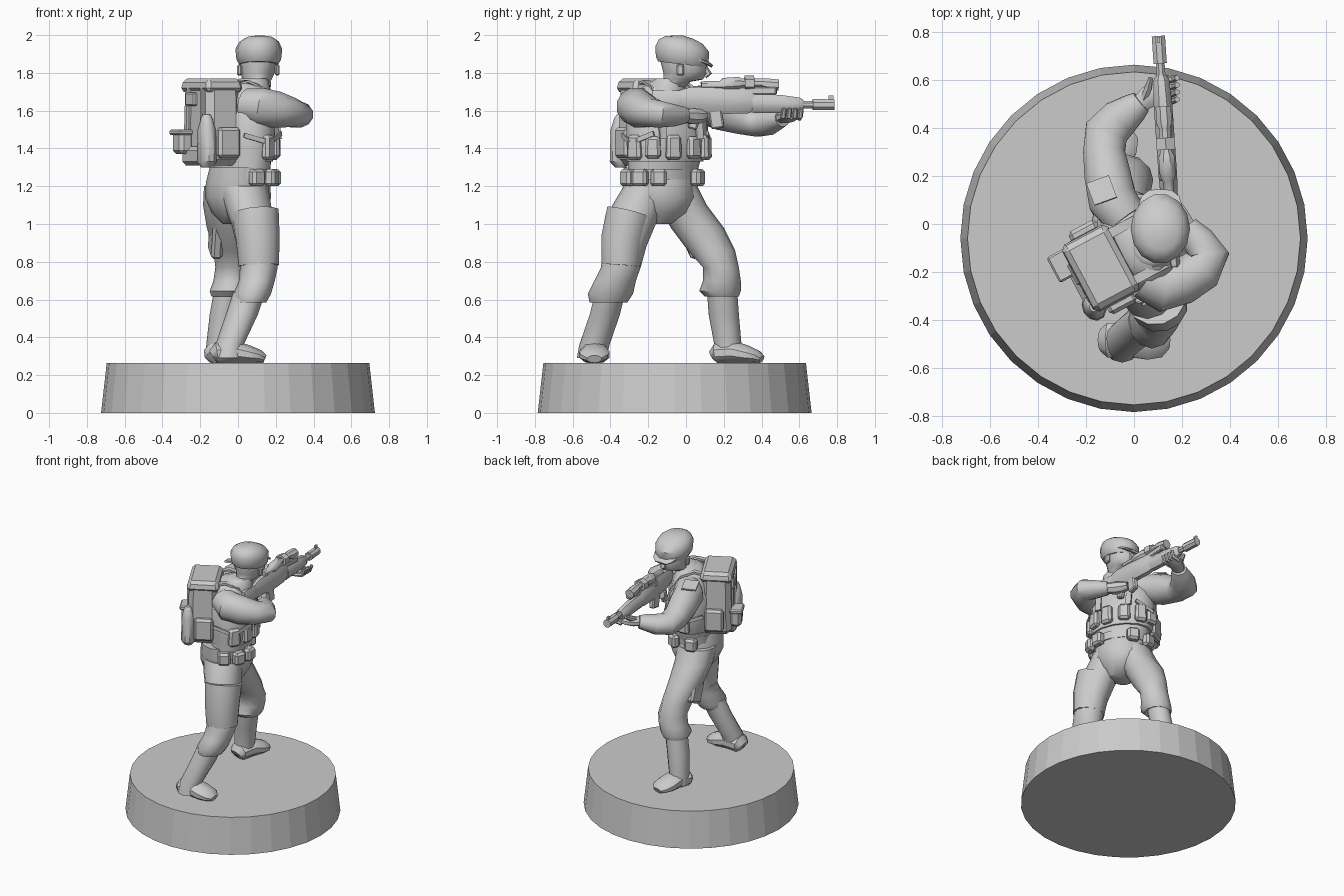
import bpy, bmesh, math
from mathutils import Vector, Matrix

mat = bpy.data.materials.new("plain_grey")
mat.diffuse_color = (0.6, 0.6, 0.6, 1)
TURN = math.radians(28)                      # the torso faces this way
F = Vector((math.cos(TURN), math.sin(TURN), 0))
L = Vector((-math.sin(TURN), math.cos(TURN), 0))
UP = Vector((0, 0, 1))


def body(f, l, z):
    """Point in torso terms: forward, left, height."""
    return Vector((0.02, -0.1, z)) + F * f + L * l


def finish(name, bm, angle=40):
    bmesh.ops.recalc_face_normals(bm, faces=bm.faces)
    me = bpy.data.meshes.new(name)
    bm.to_mesh(me)
    bm.free()
    ob = bpy.data.objects.new(name, me)
    bpy.context.collection.objects.link(ob)
    me.materials.append(mat)
    bpy.ops.object.select_all(action='DESELECT')
    ob.select_set(True)
    bpy.context.view_layer.objects.active = ob
    bpy.ops.object.shade_smooth_by_angle(angle=math.radians(angle))
    return ob


def skin(name, rings, angle=40):
    """Join rings of points into a closed skin."""
    bm = bmesh.new()
    vs = [[bm.verts.new(p) for p in r] for r in rings]
    n = len(vs[0])
    for a, b in zip(vs, vs[1:]):
        for i in range(n):
            bm.faces.new((a[i], a[(i + 1) % n], b[(i + 1) % n], b[i]))
    bm.faces.new(vs[0])
    bm.faces.new(vs[-1])
    return finish(name, bm, angle)


def stack(name, levels, rot=0, n=12, angle=40):
    """Level ellipses: x, y, z, half x, half y, optional forward tilt."""
    rings = []
    for x, y, z, a, b, *tilt in levels:
        k = tilt[0] if tilt else 0
        ring = []
        for i in range(n):
            t = 2 * math.pi * i / n
            p = Matrix.Rotation(rot, 3, 'Z') @ Vector((a * math.cos(t), b * math.sin(t), 0))
            ring.append(Vector((x, y, z + k * p.y)) + p)
        rings.append(ring)
    return skin(name, rings, angle)


def tube(name, pts, n=10, hint=UP, angle=40):
    """Limb along a path: (point, half width across, half width along hint)."""
    P = [Vector(p[0]) for p in pts]
    rings = []
    for i, (_, ru, rv) in enumerate(pts):
        t = (P[min(i + 1, len(P) - 1)] - P[max(i - 1, 0)]).normalized()
        v = (hint - t * hint.dot(t)).normalized()
        u = t.cross(v)
        rings.append([P[i] + u * ru * math.cos(2 * math.pi * (k + .5) / n)
                      + v * rv * math.sin(2 * math.pi * (k + .5) / n) for k in range(n)])
    return skin(name, rings, angle)


def box(name, c, size, rot=TURN, tilt=0, bevel=0.015, taper=1.0):
    bm = bmesh.new()
    bmesh.ops.create_cube(bm, size=1)
    for v in bm.verts:
        k = taper if v.co.z > 0 else 1
        v.co = Vector((v.co.x * size[0] * k, v.co.y * size[1] * k, v.co.z * size[2]))
    if bevel:
        bmesh.ops.bevel(bm, geom=bm.edges[:], offset=bevel, segments=1, affect='EDGES')
    M = Matrix.Translation(Vector(c)) @ Matrix.Rotation(rot, 4, 'Z') @ Matrix.Rotation(tilt, 4, 'X')
    bm.transform(M)
    return finish(name, bm, 30)


# Round base
stack("base", [(0, -.06, 0, .725, .725), (0, -.06, .265, .695, .695)], n=32, angle=5)

# Trousers: hips and two bloused legs
stack("hips", [(-.0, -.14, 1.0, .08, .06), (0, -.13, 1.06, .14, .15), (0, -.13, 1.14, .175, .185),
               (0, -.14, 1.22, .17, .185), (0, -.15, 1.3, .15, .18)])
stack("rear_trouser_leg", [(.02, -.2, 1.2, .14, .13), (.05, -.25, 1.1, .125, .14), (.08, -.29, 1.0, .115, .13),
                           (.1, -.325, .88, .105, .115), (.11, -.345, .77, .1, .105), (.1, -.375, .7, .095, .11),
                           (.075, -.4, .63, .1, .12), (.065, -.41, .585, .085, .1), (.06, -.41, .6, .06, .07)], n=12)
stack("front_trouser_leg", [(-.04, -.07, 1.2, .14, .13), (-.055, -.02, 1.1, .13, .13), (-.05, .06, .98, .115, .14),
                            (-.03, .135, .86, .1, .125), (-.02, .185, .77, .1, .095), (-.03, .19, .7, .1, .1),
                            (-.045, .18, .645, .105, .11), (-.05, .19, .615, .09, .09), (-.05, .19, .63, .06, .06)], n=12)
tube("rear_thigh_pocket", [((.09, -.3, 1.06), .125, .13), ((.105, -.335, .92), .118, .12),
                           ((.11, -.345, .78), .105, .11)], n=12, hint=Vector((1, 0, 0)))
box("front_thigh_pocket", (-.115, .05, .95), (.06, .15, .24), 0.15, .42)

# Boots
stack("rear_boot_shaft", [(-.05, -.5, .29, .082, .078), (-.045, -.485, .36, .075, .08), (.02, -.43, .52, .085, .08),
                          (.06, -.4, .64, .085, .08)])
stack("front_boot_shaft", [(-.1, .22, .29, .07, .075), (-.1, .222, .36, .068, .072), (-.075, .2, .52, .075, .08),
                           (-.05, .19, .66, .075, .08)])
for nm, heel, d in (("rear_boot_foot", (-.09, -.485, 0), Vector((.97, -.0, 0))),
                    ("front_boot_foot", (-.105, .185, 0), Vector((.25, .9, 0)))):
    tube(nm, [(Vector(heel) + d * s + UP * z, w, h) for s, z, w, h in
              ((-.045, .3, .05, .035), (-.02, .315, .075, .06), (.08, .32, .075, .06),
               (.15, .308, .085, .05), (.21, .298, .075, .035), (.24, .285, .04, .022))], n=10)

# Torso, belt and vest
c = body(0, 0, 0)
stack("torso", [(c.x, c.y - .03, 1.2, .13, .185), (c.x, c.y - .02, 1.3, .14, .2), (c.x, c.y, 1.45, .15, .22),
                (c.x, c.y, 1.58, .15, .23), (c.x, c.y, 1.67, .13, .21), (c.x + .01, c.y, 1.73, .1, .13),
                (c.x + .03, c.y, 1.76, .07, .08)], rot=TURN, n=14)
stack("belt", [(c.x, c.y - .03, 1.235, .15, .195), (c.x, c.y - .03, 1.29, .152, .2)], rot=TURN, n=14)
stack("vest", [(c.x, c.y - .01, 1.33, .152, .215), (c.x, c.y, 1.4, .163, .228), (c.x, c.y, 1.58, .16, .235),
               (c.x, c.y, 1.62, .14, .21)], rot=TURN, n=14)
stack("collar", [(.07, -.1, 1.7, .1, .1), (.075, -.095, 1.755, .088, .088), (.08, -.09, 1.77, .07, .07)])
for i, a in enumerate((-75, -42, -12, 20, 52, 80)):          # pouches round the front
    t = math.radians(a)
    box("vest_pouch", body(.165 * math.cos(t), .225 * math.sin(t), 1.405), (.05, .085, .13 - .015 * (i % 2)), TURN + t * .8, taper=.9)
for a in (-100, -62, -30, 45, 95):                            # pouches on the belt
    t = math.radians(a)
    box("belt_pouch", body(.155 * math.cos(t), .205 * math.sin(t) - .02, 1.245), (.06, .085, .09), TURN + t * .8)
for s in (-1, 1):                                             # shoulder straps
    tube("shoulder_strap", [(body(f, s * .11, z), .01, .028) for f, z in
         ((-.13, 1.62), (-.12, 1.735), (-.03, 1.755), (.06, 1.72), (.14, 1.6), (.165, 1.45))], n=4, hint=L)
    tube("side_strap", [(body(-.1, s * .215, 1.47), .008, .018), (body(.04, s * .24, 1.43), .008, .018),
                        (body(.15, s * .16, 1.48), .008, .018)], n=4)

# Backpack with flap, pouches and bedding roll
box("backpack", body(-.18, 0, 1.53), (.21, .32, .44), bevel=.035, taper=.93)
box("backpack_flap", body(-.18, 0, 1.735), (.225, .325, .07), bevel=.02, taper=.9)
box("flap_pocket", body(-.285, .03, 1.66), (.03, .1, .07), bevel=.008)
box("rear_pouch", body(-.31, .085, 1.43), (.08, .11, .12), bevel=.02)
box("rear_pouch_lid", body(-.315, .085, 1.485), (.09, .12, .03), bevel=.008)
box("lower_pouch", body(-.27, -.02, 1.36), (.08, .25, .1), bevel=.02)
tube("canteen", [(body(-.28, -.13, z), a, b) for z, a, b in
                 ((1.3, .03, .03), (1.33, .06, .05), (1.5, .055, .045), (1.56, .035, .03), (1.58, .02, .02))], hint=F)
for l in (-.09, .06):
    box("pack_strap", body(-.286, l, 1.55), (.012, .025, .34), bevel=0)
box("side_pocket", body(-.17, .17, 1.43), (.13, .05, .16))
box("side_pocket", body(-.17, -.17, 1.43), (.13, .05, .16))

# Arms and hands
tube("left_sleeve", [((-.03, .02, 1.65), .09, .085), ((-.09, .1, 1.635), .105, .105), ((-.11, .2, 1.595), .1, .105),
                     ((-.125, .3, 1.555), .09, .085), ((-.115, .385, 1.535), .095, .075),
                     ((-.06, .44, 1.54), .085, .07), ((0, .485, 1.555), .065, .055), ((.03, .51, 1.56), .05, .045)], n=12)
tube("left_hand", [((.01, .49, 1.56), .035, .03), ((.06, .53, 1.565), .05, .032), ((.1, .55, 1.57), .055, .03),
                   ((.15, .56, 1.58), .05, .028)], n=8)
for i in range(4):
    y = .51 + i * .03
    tube("left_finger", [((.11, y, 1.56), .014, .014), ((.165, y + .005, 1.57), .015, .015),
                         ((.18, y + .01, 1.61), .012, .012)], n=6, hint=Vector((0, 1, 0)))
tube("left_thumb", [((.04, .52, 1.575), .018, .018), ((.06, .57, 1.6), .017, .017), ((.07, .61, 1.62), .01, .01)], n=6)
box("sleeve_patch", (-.135, .14, 1.735), (.1, .1, .012), .35, -.25, bevel=0)
tube("right_sleeve", [((.05, -.22, 1.63), .1, .09), ((.12, -.265, 1.62), .105, .105), ((.2, -.24, 1.605), .1, .1),
                      ((.28, -.19, 1.59), .095, .08), ((.315, -.13, 1.58), .085, .072),
                      ((.27, -.07, 1.575), .07, .06), ((.22, -.01, 1.575), .05, .045)], n=12)
tube("right_hand", [((.23, -.02, 1.575), .035, .035), ((.19, .03, 1.57), .045, .045), ((.16, .07, 1.57), .045, .04),
                    ((.14, .1, 1.575), .03, .03)], n=8)

# Head, face and cap
stack("head", [(.08, -.1, 1.7, .065, .07), (.085, -.06, 1.745, .07, .085, .1), (.1, -.015, 1.765, .078, .105),
               (.105, -.005, 1.8, .09, .115), (.108, -.01, 1.86, .098, .125), (.11, -.02, 1.9, .09, .11)], n=12)
tube("nose", [((.11, .095, 1.84), .012, .012), ((.11, .118, 1.795), .02, .02), ((.11, .1, 1.78), .015, .012)], n=6, hint=Vector((0, 1, 0)))
for x in (.008, .208):
    box("ear", (x, -.03, 1.815), (.025, .04, .06), 0, bevel=.008)
stack("cap", [(.11, -.02, 1.845, .103, .13, -.12), (.11, -.02, 1.87, .118, .143, -.12), (.11, -.02, 1.925, .124, .146, -.1),
              (.112, -.028, 1.965, .105, .12, -.1), (.115, -.035, 1.988, .07, .075, -.1), (.115, -.035, 1.998, .02, .02)], n=14)
tube("cap_peak", [((.11, .07, 1.87), .1, .015), ((.11, .115, 1.85), .085, .012), ((.11, .14, 1.835), .05, .008)], n=8)


# Rifle: rounded parts along one line of aim
def gun(name, levels, n=8, off=0):
    tube(name, [(Vector((.155 - .068 * y + off, y, z)), w, h) for y, z, w, h in levels], n=n)


gun("rifle_body", [(-.04, 1.66, .025, .05), (.02, 1.66, .035, .07), (.2, 1.655, .042, .078), (.33, 1.65, .042, .07), (.36, 1.645, .034, .055)])
gun("stock", [(-.18, 1.64, .022, .07), (-.16, 1.64, .028, .075), (-.02, 1.66, .028, .05)])
gun("fore_end", [(.35, 1.64, .042, .055), (.5, 1.635, .042, .052), (.6, 1.63, .036, .042), (.62, 1.63, .025, .03)])
gun("barrel", [(.6, 1.632, .02, .022), (.68, 1.632, .02, .022)])
gun("muzzle", [(.67, 1.632, .03, .032), (.785, 1.632, .03, .03)])
gun("front_sight", [(.755, 1.665, .008, .02), (.78, 1.665, .008, .02)], n=4)
gun("scope", [(.08, 1.735, .022, .022), (.18, 1.735, .025, .025), (.2, 1.74, .036, .036), (.28, 1.745, .036, .036), (.3, 1.745, .026, .026),
              (.4, 1.745, .026, .026), (.42, 1.74, .036, .034), (.49, 1.735, .034, .032)])
gun("scope_knob", [(.31, 1.745, .045, .04), (.36, 1.745, .045, .04)], n=6)
box("scope_mount", (.133, .33, 1.705), (.04, .3, .04), -.068, bevel=.006)
box("magazine", (.145, .16, 1.565), (.04, .07, .12), -.068, .15, bevel=.008)
box("pistol_grip", (.15, .05, 1.56), (.035, .05, .12), -.068, -.3, bevel=.008)
